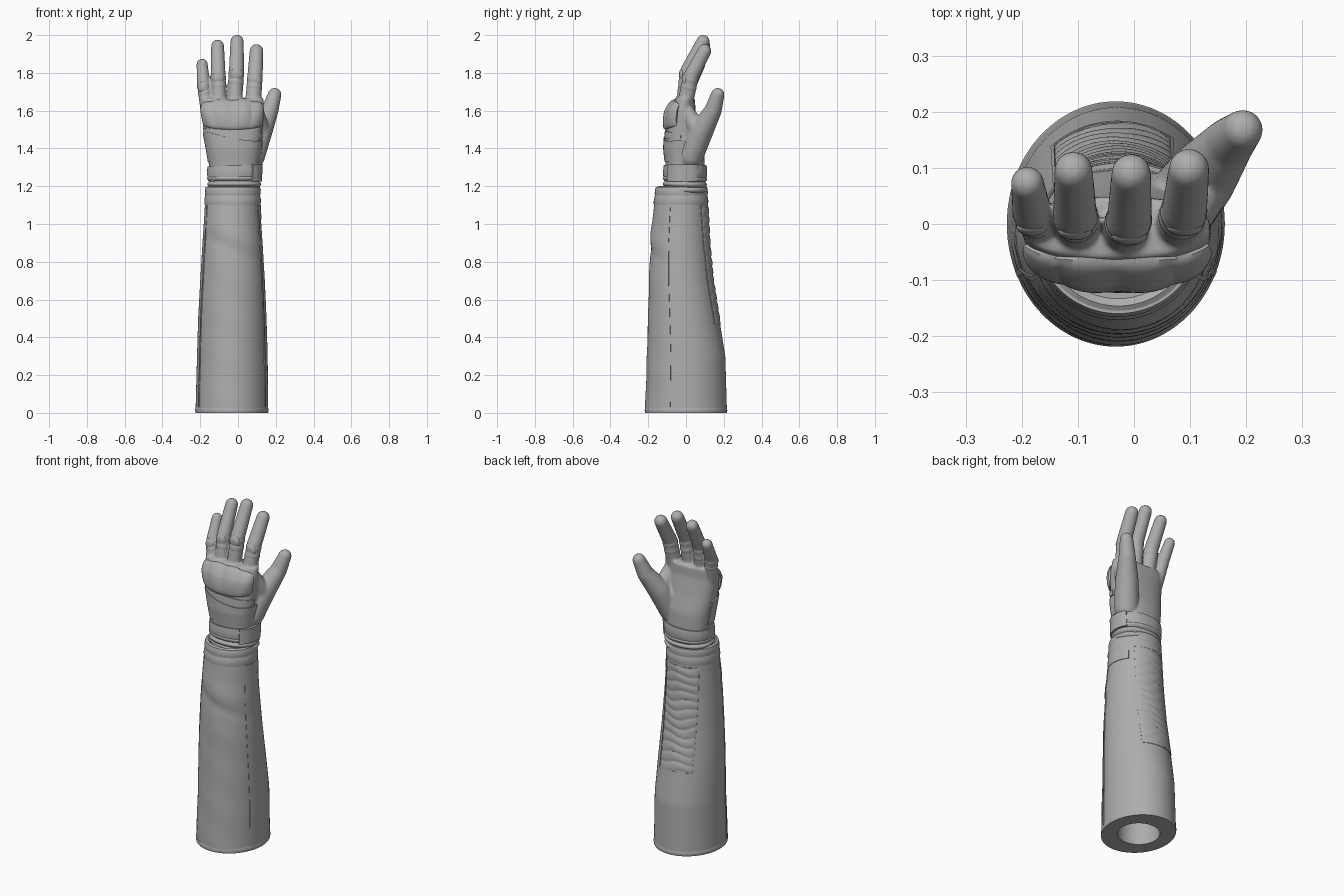
import bpy, bmesh, math
from mathutils import Vector
from math import sin, cos, pi, radians

if "Cube" in bpy.data.objects:
    bpy.data.objects.remove(bpy.data.objects["Cube"])

grey = bpy.data.materials.new("plain grey")
grey.use_nodes = True
grey.diffuse_color = (0.42, 0.42, 0.42, 1)
grey.node_tree.nodes["Principled BSDF"].inputs["Base Color"].default_value = grey.diffuse_color


def finish(bm, name, angle=35):
    bmesh.ops.recalc_face_normals(bm, faces=bm.faces)
    mesh = bpy.data.meshes.new(name)
    bm.to_mesh(mesh)
    bm.free()
    ob = bpy.data.objects.new(name, mesh)
    mesh.materials.append(grey)
    bpy.context.collection.objects.link(ob)
    bpy.ops.object.select_all(action="DESELECT")
    ob.select_set(True)
    bpy.context.view_layer.objects.active = ob
    bpy.ops.object.shade_smooth_by_angle(angle=radians(angle))
    return ob


# Cross-section rows: z, x min, x max, y min, y max
SLEEVE = [(0, -.225, .16, -.217, .217), (.3, -.217, .157, -.207, .208), (.5, -.211, .151, -.201, .176),
          (.7, -.2, .142, -.196, .144), (.9, -.188, .13, -.188, .125), (1.05, -.178, .12, -.175, .118),
          (1.2, -.17, .114, -.158, .11)]
PALM = [(1.14, -.145, .105, -.11, .095), (1.3, -.152, .112, -.108, .1), (1.4, -.166, .12, -.115, .095),
        (1.5, -.182, .128, -.107, .07), (1.6, -.197, .137, -.085, .05), (1.66, -.2, .136, -.062, .048),
        (1.7, -.195, .132, -.042, .046)]


def point(rows, a, z, off=0, power=2.0):
    """Point on the surface of a profile at angle a and height z."""
    lo, hi = rows[0], rows[1]
    for lo, hi in zip(rows, rows[1:]):
        if z <= hi[0]:
            break
    t = (z - lo[0]) / (hi[0] - lo[0])
    x0, x1, y0, y1 = (p + (q - p) * t for p, q in zip(lo[1:], hi[1:]))
    c, s = cos(a), sin(a)
    e = 2 / power
    return Vector(((x0 + x1) / 2 + ((x1 - x0) / 2 + off) * math.copysign(abs(c) ** e, c),
                   (y0 + y1) / 2 + ((y1 - y0) / 2 + off) * math.copysign(abs(s) ** e, s), z))


def loft(bm, rings):
    loops = [[bm.verts.new(p) for p in r] for r in rings]
    n = len(loops[0])
    for r, q in zip(loops, loops[1:]):
        for i in range(n):
            bm.faces.new((r[i], r[(i + 1) % n], q[(i + 1) % n], q[i]))
    bm.faces.new(loops[0])
    bm.faces.new(loops[-1])


def wrap(name, rows, span, low, high, off, power=2.0, na=48, nz=8, depth=.014):
    """Raised patch on a profile. span(z), low(u), high(u) and off(u, v) shape it."""
    bm = bmesh.new()
    grid = []
    for j in range(nz + 1):
        line = []
        for i in range(na + 1):
            u, v = i / na, j / nz
            z = low(u) + (high(u) - low(u)) * v
            a0, a1 = span(z)
            line.append(bm.verts.new(point(rows, a0 + (a1 - a0) * u, z, off(u, v), power)))
        grid.append(line)
    for r, q in zip(grid, grid[1:]):
        for i in range(na):
            bm.faces.new((r[i], r[i + 1], q[i + 1], q[i]))
    bmesh.ops.remove_doubles(bm, verts=bm.verts, dist=1e-5)
    edges = [e for e in bm.edges if e.is_boundary]
    rim = bmesh.ops.extrude_edge_only(bm, edges=edges)["geom"]
    for v in rim:
        if isinstance(v, bmesh.types.BMVert):
            inward = Vector((-.033 - v.co.x, -v.co.y, 0)).normalized()
            v.co += inward * depth
    return finish(bm, name)


def const(value):
    return lambda *args: value


def arc(a, b):
    return const((radians(a), radians(b)))


def fold(a, z):
    """Soft cloth creases on the front of the sleeve."""
    x = cos(a)
    dent = math.exp(-((z - .87 + .07 * x) / .03) ** 2) - .7 * math.exp(-((z - .95 + .05 * x) / .05) ** 2)
    ripple = .001 * sin(z * 28 + 3 * x)
    return (ripple - .005 * dent) * max(0, -sin(a))


# Sleeve: hollow bore, flat bottom rim, outer cloth, rolled top
N = 96
turn = [2 * pi * i / N for i in range(N)]


def circle(z, r):
    return [Vector((-.033 + r * cos(a), r * sin(a), z)) for a in turn]


bm = bmesh.new()
rings = [circle(1.1, .085), circle(.5, .1), circle(0, .115)]
rings += [[point(SLEEVE, a, 1.18 * k / 60, fold(a, 1.18 * k / 60)) for a in turn] for k in range(61)]
rings += [[point(SLEEVE, a, z, o) for a in turn] for z, o in ((1.195, -.004), (1.2, -.012), (1.19, -.026))]
loft(bm, rings)
finish(bm, "sleeve")

# Hem, cuff bands and long side seams
full = arc(0, 360)
wrap("bottom_hem", SLEEVE, full, const(.002), const(.026), lambda u, v: .002 * sin(pi * v), na=96, depth=.006)
for name, z0, z1 in (("cuff_band", 1.1, 1.15), ("cuff_roll", 1.15, 1.195)):
    wrap(name, SLEEVE, full, const(z0), const(z1), lambda u, v: .001 + .003 * sin(pi * v), na=96)
for side, a in (("left", -24), ("right", -156)):
    wrap(side + "_seam", SLEEVE, arc(a - 1.5, a + 1.5), const(.03), const(1.1), const(.003), na=3, nz=40)
wrap("cuff_tab", SLEEVE, arc(-22, 38), const(1.025), const(1.1), const(.003), na=20)

# Ribbed stretch panel on the back, of constant width
def panel_span(z):
    p, q = point(SLEEVE, 0, z), point(SLEEVE, pi, z)
    h = math.asin(.105 / ((p.x - q.x) / 2))
    return pi / 2 + .06 - h, pi / 2 + .06 + h


wrap("ribbed_panel", SLEEVE, panel_span, const(.48), const(1.09),
     lambda u, v: .005 * abs(sin(12 * pi * v + .7 * sin(7 * u + 9 * v))) ** .7 * sin(pi * u) ** .3, na=24, nz=130)
for side, sign in (("left", -1), ("right", 1)):
    def edge_span(z, sign=sign):
        a = panel_span(z)[0 if sign < 0 else 1]
        return a - .02, a + .02
    wrap(side + "_panel_edge", SLEEVE, edge_span, const(.47), const(1.1), const(.003), na=3, nz=40)
wrap("panel_lower_edge", SLEEVE, panel_span, const(.468), const(.484), const(.003), na=24, nz=2)

# Gathered folds between the sleeve and the wrist strap
bm = bmesh.new()
loft(bm, [[point(PALM, a, 1.165 + .09 * k / 40, .004 + .01 * abs(sin(3 * pi * k / 40 + .3 * sin(a))), 2.2)
           for a in turn] for k in range(41)])
finish(bm, "wrist_folds")

# Hand: palm, thumb and fingers fused into one smooth body
FINGERS = {
    "little": [(-.163, -.01, 1.6, .036), (-.182, .022, 1.74, .035), (-.19, .073, 1.845, .03)],
    "ring": [(-.1, -.012, 1.62, .04), (-.105, .018, 1.79, .0395), (-.108, .095, 1.942, .0345)],
    "middle": [(-.018, -.014, 1.64, .04), (-.008, .01, 1.81, .0405), (-.005, .09, 1.966, .0355)],
    "index": [(.078, -.008, 1.62, .042), (.09, .026, 1.78, .041), (.098, .098, 1.916, .0365)],
}
THUMB = [(.075, .025, 1.36, .068), (.118, .08, 1.49, .064), (.168, .143, 1.6, .046), (.194, .168, 1.685, .036)]


def capsules(bm, path):
    """Chain of tapered round-ended segments, each the hull of two balls."""
    for pair in zip(path, path[1:]):
        cloud = []
        for x, y, z, r in pair:
            for j in range(1, 16):
                t = pi * j / 16
                cloud += [bm.verts.new((x + r * sin(t) * cos(a), y + r * sin(t) * sin(a), z + r * cos(t)))
                          for a in turn[::4]]
        bmesh.ops.convex_hull(bm, input=cloud)
    bmesh.ops.delete(bm, geom=[v for v in bm.verts if not v.link_faces], context="VERTS")


bm = bmesh.new()
loft(bm, [[point(PALM, a, 1.16 + .505 * k / 24, 0, 2.4) for a in turn] for k in range(25)])
capsules(bm, THUMB)
capsules(bm, [(.02, .005, 1.42, .06), (.118, .06, 1.5, .05), (.1, .005, 1.6, .036)])
for path in FINGERS.values():
    capsules(bm, path)
hand = finish(bm, "hand")
remesh = hand.modifiers.new("fuse", "REMESH")
remesh.mode, remesh.voxel_size, remesh.use_smooth_shade = "VOXEL", .006, True
soften = hand.modifiers.new("soften", "SMOOTH")
soften.factor, soften.iterations = .5, 8

# Finger armour: stitched bands and a domed pad over each joint
def band(name, path, t0, t1, extra):
    """Short sleeve around the outer length of a finger."""
    p, q = Vector(path[0][:3]), Vector(path[1][:3])
    axis = (q - p).normalized()
    side = axis.cross(Vector((0, 1, 0))).normalized()
    front = side.cross(axis)
    bm = bmesh.new()
    rows = []
    for k in range(7):
        s = k / 6
        centre = p.lerp(q, t0 + (t1 - t0) * s)
        r = path[1][3] + extra * sin(pi * s) ** .5 - .002
        rows.append([centre + (side * cos(a) + front * sin(a)) * r for a in turn[::4]])
    loft(bm, rows)
    finish(bm, name, 50)


for finger, path in FINGERS.items():
    band(finger + "_finger_band", path, .55, .74, .003)
    band(finger + "_joint_band", path, .8, 1.0, .003)
    bm = bmesh.new()
    bmesh.ops.create_uvsphere(bm, u_segments=24, v_segments=16, radius=1)
    x, y, z, r = path[1]
    for v in bm.verts:
        v.co = Vector((x + v.co.x * r * .8, y - r * .75 + v.co.y * .017, z - .02 + v.co.z * .035))
    finish(bm, finger + "_joint_pad")

# Knuckle guard with four domes
def dome(u, v):
    edge = max(0, sin(pi * v)) ** .5 * max(0, sin(pi * u)) ** .4
    x = (1 - cos(radians(18 + 144 * u)) / cos(radians(18))) / 2
    return .005 + edge * (.02 + .01 * abs(sin(4 * pi * x)) * (.4 + .6 * v))


wrap("knuckle_guard", PALM, arc(-162, -18), lambda u: 1.52 - .02 * sin(pi * u),
     lambda u: 1.63 + .025 * sin(pi * u) + .006 * abs(sin(4 * pi * u)), dome, 2.4, na=96, nz=24, depth=.025)

# Overlapping flaps on the back of the hand
wrap("hand_flap", PALM, arc(-190, 5), const(1.33), lambda u: 1.47 + .03 * sin(2 * pi * u) * (1 - u) - .03 * u,
     lambda u, v: .004 + .004 * v, 2.4, nz=14)
wrap("upper_hand_flap", PALM, arc(-170, -5), const(1.45), lambda u: 1.51 - .03 * u, const(.0045), 2.4)

# Wrist strap and its fastening tab
wrap("wrist_strap", PALM, full, lambda u: 1.235 + .008 * cos(2 * pi * u), lambda u: 1.31 + .005 * cos(2 * pi * u),
     lambda u, v: .009 + .004 * sin(pi * v), 2.2, na=96)
wrap("strap_tab", PALM, arc(-50, 32), const(1.225), const(1.315), const(.018), 2.2, na=24)
